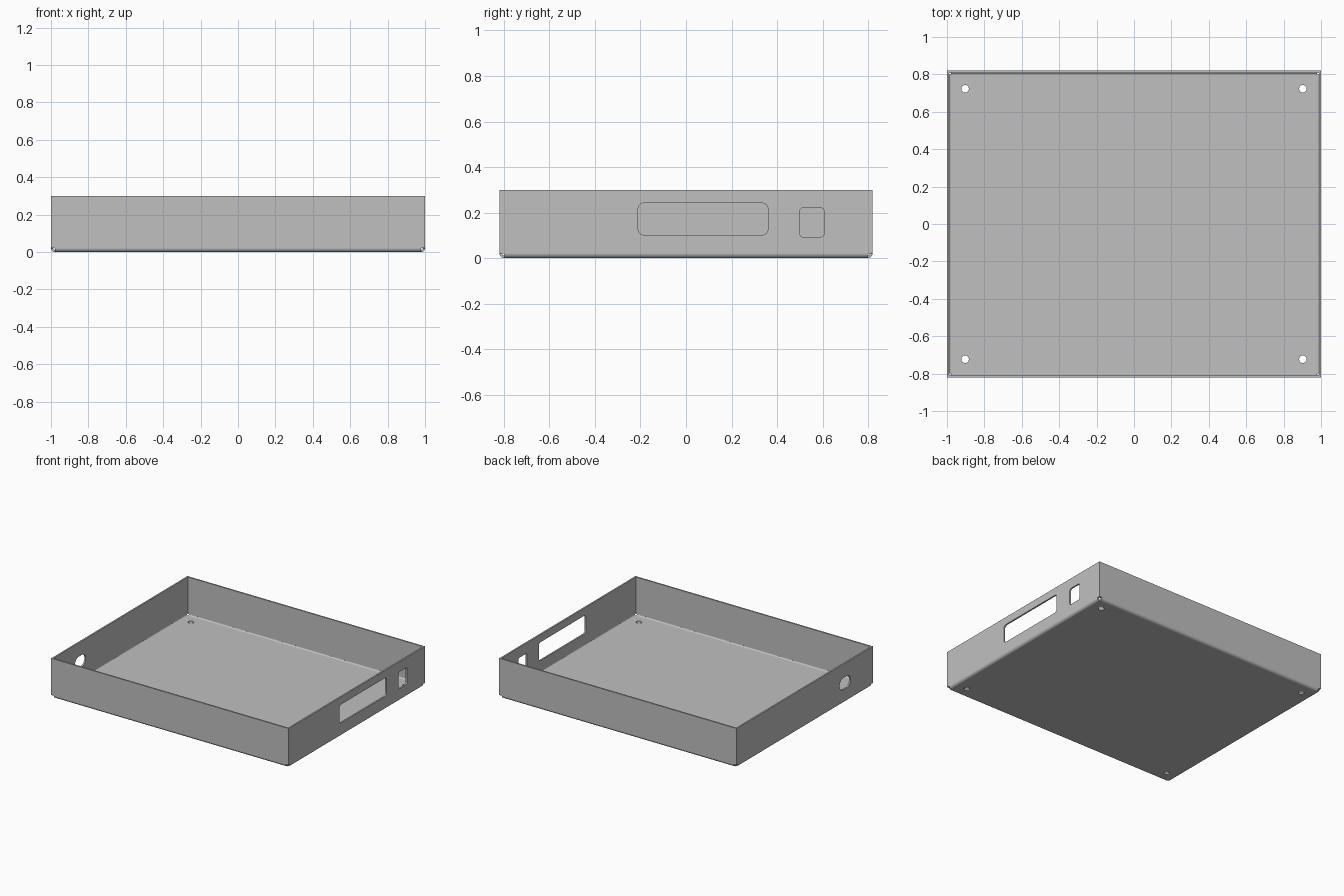
import bpy, bmesh, math
from mathutils import Vector

cube = bpy.data.objects.get("Cube")
if cube:
    bpy.data.objects.remove(cube, do_unlink=True)

HALF_X, HALF_Y, HEIGHT = 1.0, 0.82, 0.30
THICK, BEND = 0.012, 0.022          # sheet thickness, outer bend radius

steel = bpy.data.materials.new("grey_sheet_metal")
grey = (0.53, 0.53, 0.53, 1)
steel.diffuse_color = grey
steel.use_nodes = True
steel.node_tree.nodes["Principled BSDF"].inputs["Base Color"].default_value = grey


def finish(name, bm):
    """Turn a bmesh into a named object."""
    bmesh.ops.recalc_face_normals(bm, faces=bm.faces)
    mesh = bpy.data.meshes.new(name)
    bm.to_mesh(mesh)
    bm.free()
    mesh.materials.append(steel)
    obj = bpy.data.objects.new(name, mesh)
    bpy.context.collection.objects.link(obj)
    return obj


def prism(name, outline, offset):
    """Extrude a closed outline along an offset."""
    bm = bmesh.new()
    face = bm.faces.new([bm.verts.new(p) for p in outline])
    new = bmesh.ops.extrude_face_region(bm, geom=[face])
    verts = [g for g in new["geom"] if isinstance(g, bmesh.types.BMVert)]
    bmesh.ops.translate(bm, verts=verts, vec=Vector(offset))
    return finish(name, bm)


def rounded_outline(width, height, radius, steps=8):
    """Points of a rounded rectangle centred on the origin."""
    pts = []
    for q, (sx, sy) in enumerate([(1, 1), (-1, 1), (-1, -1), (1, -1)]):
        for i in range(steps + 1):
            a = (q + i / steps) * math.pi / 2
            pts.append((sx * (width / 2 - radius) + radius * math.cos(a),
                        sy * (height / 2 - radius) + radius * math.sin(a)))
    return pts


def cut(obj, cutter):
    """Subtract the cutter and discard it."""
    mod = obj.modifiers.new("cut", "BOOLEAN")
    mod.operation, mod.solver, mod.object = "DIFFERENCE", "EXACT", cutter
    cutter.hide_render = True
    bpy.context.view_layer.update()
    graph = bpy.context.evaluated_depsgraph_get()
    mesh = bpy.data.meshes.new_from_object(obj.evaluated_get(graph))
    obj.modifiers.clear()
    obj.data = mesh
    bpy.data.objects.remove(cutter, do_unlink=True)


def wall_cutout(wall, side, y, z, width, height, radius):
    pts = [(side * (HALF_X - 0.1), y + a, z + b)
           for a, b in rounded_outline(width, height, radius)]
    cut(wall, prism("cutter", pts, (side * 0.2, 0, 0)))


def make_wall(name, normal, reach, half_len):
    """Mitred upright panel with a rounded bend into the floor, notched at the corners."""
    n = Vector(normal)
    t = Vector((-n.y, n.x, 0))
    # each station: outer (inset, z), inner (inset, z), whether mitred
    stations = [((0, HEIGHT), (THICK, HEIGHT), True),
                ((0, BEND), (THICK, BEND), True),
                ((0, BEND - 0.002), (THICK, BEND - 0.002), False)]
    for i in range(1, 9):
        a = i / 8 * math.pi / 2
        outer, inner = [(BEND - r * math.cos(a), BEND - r * math.sin(a))
                        for r in (BEND, BEND - THICK)]
        if outer[1] < BEND - 0.003:
            stations.append((outer, inner, False))
    bm = bmesh.new()
    rings = []
    for outer, inner, mitred in stations:
        ring = []
        for end, (d, z) in ((-1, outer), (1, outer), (1, inner), (-1, inner)):
            u = end * (half_len - (d if mitred else BEND))
            p = n * (reach - d) + t * u
            ring.append(bm.verts.new((p.x, p.y, z)))
        rings.append(ring)
    for a, b in zip(rings, rings[1:]):
        for i in range(4):
            j = (i + 1) % 4
            bm.faces.new((a[i], a[j], b[j], b[i]))
    bm.faces.new(rings[0])
    bm.faces.new(rings[-1])
    return finish(name, bm)


# Floor panel with four screw holes
fx, fy = HALF_X - BEND, HALF_Y - BEND
floor = prism("floor_panel", [(-fx, -fy, 0), (fx, -fy, 0), (fx, fy, 0), (-fx, fy, 0)],
              (0, 0, THICK))
for sx in (-1, 1):
    for sy in (-1, 1):
        pts = [(sx * 0.903 + a, sy * 0.723 + b, -0.1)
               for a, b in rounded_outline(0.04, 0.04, 0.0199)]
        cut(floor, prism("cutter", pts, (0, 0, 0.2)))

# Four folded walls
front = make_wall("front_wall", (0, -1, 0), HALF_Y, HALF_X)
back = make_wall("back_wall", (0, 1, 0), HALF_Y, HALF_X)
left = make_wall("left_wall", (1, 0, 0), HALF_X, HALF_Y)
right = make_wall("right_wall", (-1, 0, 0), HALF_X, HALF_Y)

# Openings: long slot and small port on one side, pill-shaped port on the other
wall_cutout(left, 1, 0.075, 0.172, 0.57, 0.14, 0.025)
wall_cutout(left, 1, 0.553, 0.157, 0.107, 0.128, 0.016)
wall_cutout(right, -1, -0.485, 0.15, 0.13, 0.09, 0.0445)

# Smooth bends and hole rims, keep crisp edges
bpy.ops.object.select_all(action="DESELECT")
for obj in (floor, front, back, left, right):
    obj.select_set(True)
    bpy.context.view_layer.objects.active = obj
bpy.ops.object.shade_smooth_by_angle(angle=math.radians(30))
